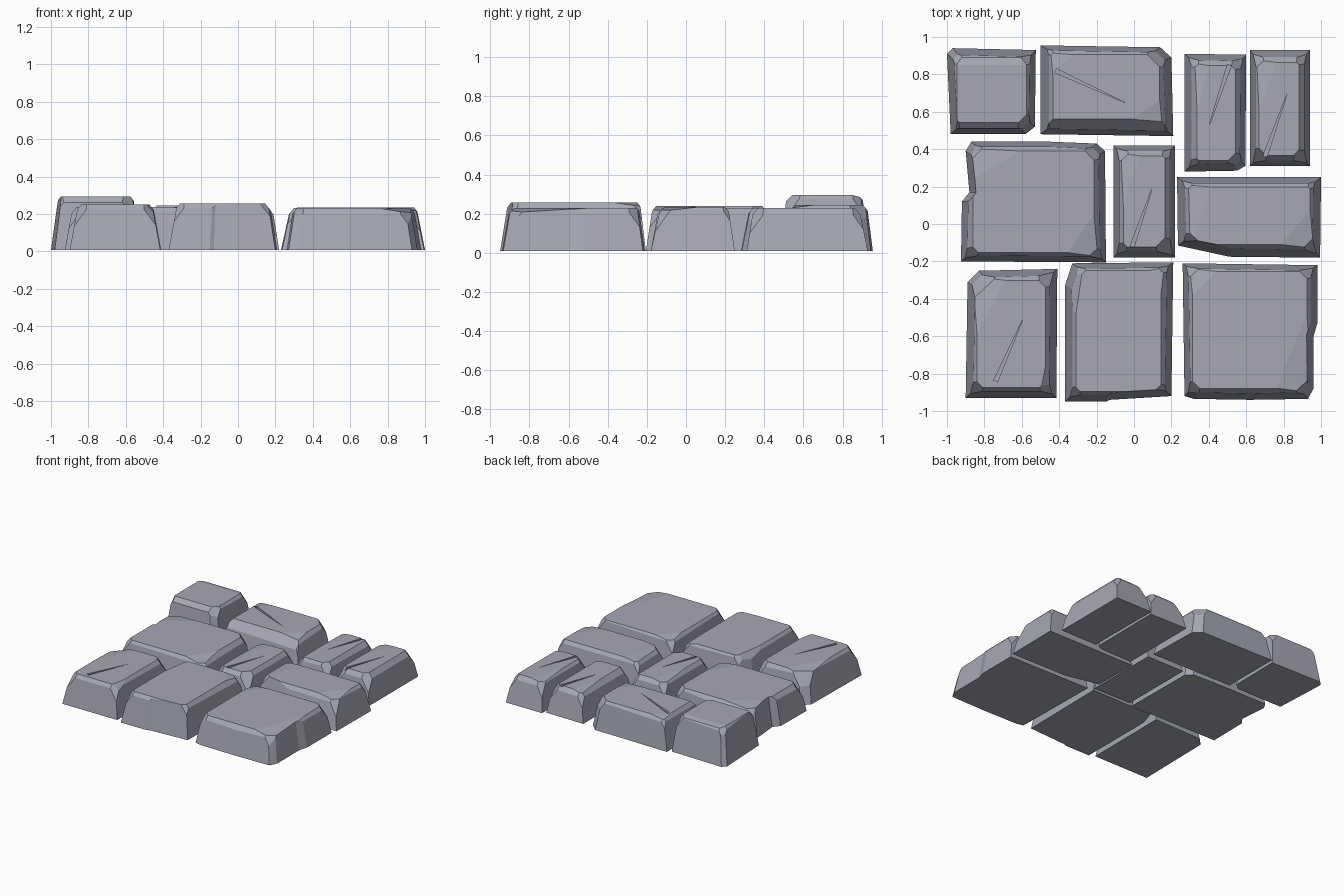
import bpy, bmesh, random
from mathutils import Vector

if "Cube" in bpy.data.objects:
    bpy.data.objects.remove(bpy.data.objects["Cube"])

random.seed(4)

slate = bpy.data.materials.new("slate")
slate.diffuse_color = (0.38, 0.39, 0.455, 1)
slate.use_nodes = True
slate.node_tree.nodes["Principled BSDF"].inputs["Base Color"].default_value = slate.diffuse_color


def make_object(name, bm):
    bmesh.ops.recalc_face_normals(bm, faces=bm.faces)
    mesh = bpy.data.meshes.new(name)
    bm.to_mesh(mesh)
    bm.free()
    mesh.materials.append(slate)
    obj = bpy.data.objects.new(name, mesh)
    bpy.context.collection.objects.link(obj)
    return obj


def loft(bm, low, high):
    """Closed prism between two rings with equal point counts."""
    a = [bm.verts.new(p) for p in low]
    b = [bm.verts.new(p) for p in high]
    n = len(a)
    bm.faces.new(a[::-1])
    bm.faces.new(b)
    for i in range(n):
        j = (i + 1) % n
        bm.faces.new((a[i], a[j], b[j], b[i]))


def chip(bm, normal, depth):
    """Slice a flat facet off the side of the stone facing 'normal'."""
    n = Vector(normal).normalized()
    far = max(v.co.dot(n) for v in bm.verts)
    cut = bmesh.ops.bisect_plane(
        bm, geom=bm.verts[:] + bm.edges[:] + bm.faces[:], dist=1e-5,
        plane_co=n * (far - depth), plane_no=n, clear_outer=True)
    edges = [e for e in cut["geom_cut"] if isinstance(e, bmesh.types.BMEdge)]
    bmesh.ops.holes_fill(bm, edges=edges, sides=0)


def stone(name, base, top, h, corner=0.03, chips=(), crack=None):
    """Tapered block from a footprint to top bounds (x0, x1, y0, y1)."""
    xs, ys = [p[0] for p in base], [p[1] for p in base]

    def remap(v, lo, hi, a, b):
        return a + (v - lo) / (hi - lo) * (b - a)

    ring = [(remap(x, min(xs), max(xs), top[0], top[1]),
             remap(y, min(ys), max(ys), top[2], top[3]), h) for x, y in base]
    bm = bmesh.new()
    loft(bm, [(x, y, 0.008) for x, y in base], ring)
    # worn edges and corners
    for sx, sy in ((1, 0), (-1, 0), (0, 1), (0, -1)):
        chip(bm, (sx, sy, 0.8), random.uniform(0.01, 0.02))
    for sx in (-1, 1):
        for sy in (-1, 1):
            chip(bm, (sx, sy, 0.9), corner * random.uniform(0.4, 0.9))
    # particular broken facets
    for normal, depth in chips:
        chip(bm, normal, depth)
    obj = make_object(name, bm)
    # shallow wedge-shaped crack
    if crack:
        tip, end = Vector(crack[0]), Vector(crack[1])
        side = (end - tip).orthogonal().normalized() * 0.011
        tri = [tip, end - side, end + side]
        cb = bmesh.new()
        loft(cb, [(p.x, p.y, h - 0.024) for p in tri],
             [(p.x, p.y, h + 0.05) for p in tri])
        cutter = make_object(name + "_crack_cutter", cb)
        cutter.hide_render = True
        cutter.hide_viewport = True
        mod = obj.modifiers.new("crack", "BOOLEAN")
        mod.operation = "DIFFERENCE"
        mod.solver = "EXACT"
        mod.object = cutter
    return obj


def rect(x0, x1, y0, y1):
    return [(x0, y0), (x1, y0), (x1, y1), (x0, y1)]


# back row
stone("stone_back_left",
      [(-.98, .48), (-.58, .48), (-.53, .52), (-.525, .93), (-.97, .94), (-1, .91)],
      (-.96, -.56, .515, .90), .295,
      chips=[((0, -1, 1), .01), ((0, .25, 1), .008)])
stone("stone_back_middle",
      [(-.5, .48), (.21, .47), (.2, .89), (.14, .945), (-.5, .955)],
      (-.45, .16, .51, .925), .245,
      chips=[((0, -1, .9), .025), ((.08, -.12, 1), .012), ((-.1, .1, 1), .01)],
      crack=((-.05, .65), (-.42, .82)))
stone("stone_back_right_inner",
      [(.27, .28), (.55, .285), (.595, .31), (.6, .905), (.27, .91)],
      (.315, .565, .325, .87), .228,
      chips=[((-.2, .05, 1), .012)], crack=((.40, .52), (.51, .85)))
stone("stone_back_right_outer", rect(.62, .94, .31, .93),
      (.655, .905, .345, .885), .228, .05,
      chips=[((-.15, .05, 1), .012)], crack=((.82, .70), (.70, .36)))

# middle row
stone("stone_middle_left",
      [(-.925, -.2), (-.15, -.205), (-.155, .39), (-.2, .43), (-.45, .44),
       (-.87, .44), (-.9, .39), (-.88, .17), (-.92, .12)],
      (-.885, -.19, -.17, .41), .238,
      chips=[((.15, -.1, 1), .018), ((-.06, .1, 1), .012)])
stone("stone_middle", rect(-.11, .22, -.18, .42),
      (-.075, .185, -.14, .385), .228, .05,
      chips=[((-.15, .05, 1), .012)], crack=((.10, .20), (-.01, -.12)))
stone("stone_middle_right",
      [(.235, -.115), (.51, -.175), (.995, -.18), (1, .25), (.23, .25)],
      (.28, .955, -.13, .215), .235,
      chips=[((.12, -.1, 1), .015), ((-.1, .03, 1), .01)])

# front row
stone("stone_front_left",
      [(-.9, -.93), (-.415, -.93), (-.41, -.24), (-.83, -.25), (-.89, -.31)],
      (-.855, -.455, -.89, -.28), .25, .05,
      chips=[((-.15, .08, 1), .015), ((1, -.2, 1), .012)],
      crack=((-.59, -.5), (-.74, -.84)))
stone("stone_front_middle",
      [(-.37, -.95), (-.15, -.95), (-.13, -.94), (.2, -.92), (.21, -.205),
       (-.33, -.21), (-.37, -.33)],
      (-.325, .17, -.91, -.235), .256,
      chips=[((-1, .15, .9), .02), ((.2, .12, 1), .012)])
stone("stone_front_right",
      [(.27, -.92), (.32, -.935), (.62, -.94), (.93, -.935), (.96, -.88), (.96, -.6),
       (.98, -.53), (.98, -.22), (.26, -.21)],
      (.295, .94, -.90, -.24), .23,
      chips=[((.15, -.06, 1), .02), ((-.12, .12, 1), .012)])
